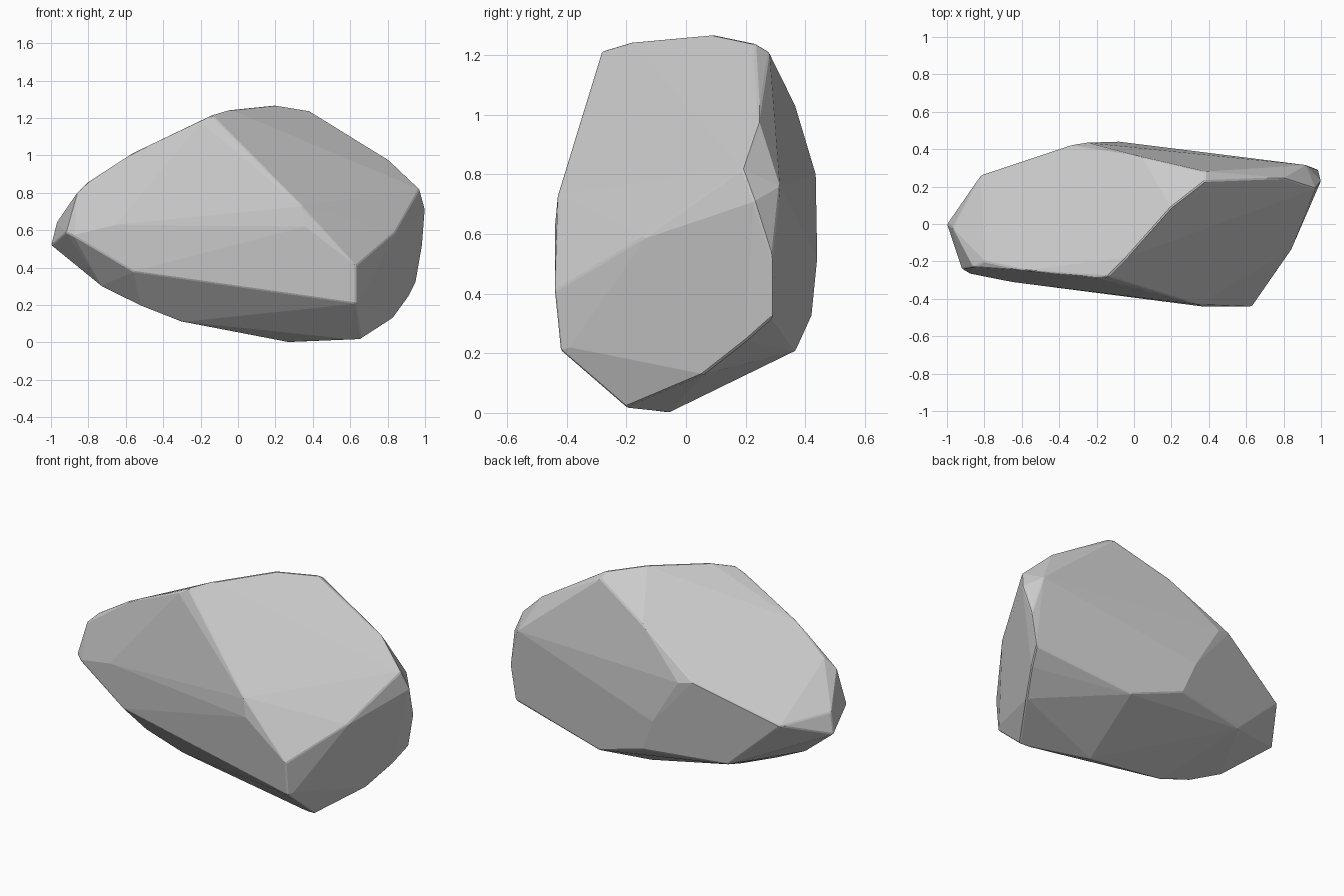
import bpy, bmesh
from math import radians

if "Cube" in bpy.data.objects:
    bpy.data.objects.remove(bpy.data.objects["Cube"])

# Corner points of the chipped boulder, grouped by area
crown = [(-.20, -.29, 1.18), (-.14, -.28, 1.215), (-.04, -.18, 1.245), (.20, .09, 1.27),
         (.38, .23, 1.24), (.38, .28, 1.21), (.04, .36, 1.05), (-.57, -.25, 1.01)]
right_end = [(.80, .245, .98), (.97, .19, .82), (.92, .315, .76), (1.0, .23, .71),
             (.985, .29, .52), (.95, .29, .32), (.91, .20, .24), (.83, .06, .13),
             (.84, -.14, .59)]
front = [(.34, -.43, .73), (.36, -.44, .62), (.63, -.44, .41), (.63, -.42, .21),
         (.65, -.39, .22), (-.56, -.31, .38), (-.65, -.31, .63)]
left_end = [(-.88, -.265, .57), (-.92, -.24, .59), (-.86, -.23, .80), (-.80, -.20, .86),
            (-1.0, 0, .52), (-.97, -.02, .64), (-.82, .26, .62)]
back = [(-.34, .42, .82), (-.25, .435, .80), (-.08, .44, .52), (.0, .42, .32),
        (.33, .37, .21), (-.50, .31, .32)]
underside = [(.66, -.20, .02), (.60, -.19, .015), (.27, -.06, 0), (-.30, -.12, .11),
             (-.52, -.14, .195), (-.73, -.12, .30)]

# Wrap the corners in a faceted hull and merge nearly flat triangles
bm = bmesh.new()
for p in crown + right_end + front + left_end + back + underside:
    bm.verts.new(p)
bmesh.ops.convex_hull(bm, input=bm.verts)
loose = [v for v in bm.verts if not v.link_faces]
bmesh.ops.delete(bm, geom=loose, context='VERTS')
bmesh.ops.dissolve_limit(bm, angle_limit=radians(4), verts=bm.verts, edges=bm.edges)
bmesh.ops.recalc_face_normals(bm, faces=bm.faces)

mesh = bpy.data.meshes.new("boulder")
bm.to_mesh(mesh)
bm.free()
boulder = bpy.data.objects.new("boulder", mesh)
bpy.context.collection.objects.link(boulder)

# Slightly worn edges between the big facets
worn = boulder.modifiers.new("worn_edges", 'BEVEL')
worn.width = 0.006
worn.segments = 1
worn.limit_method = 'ANGLE'
worn.angle_limit = radians(30)
